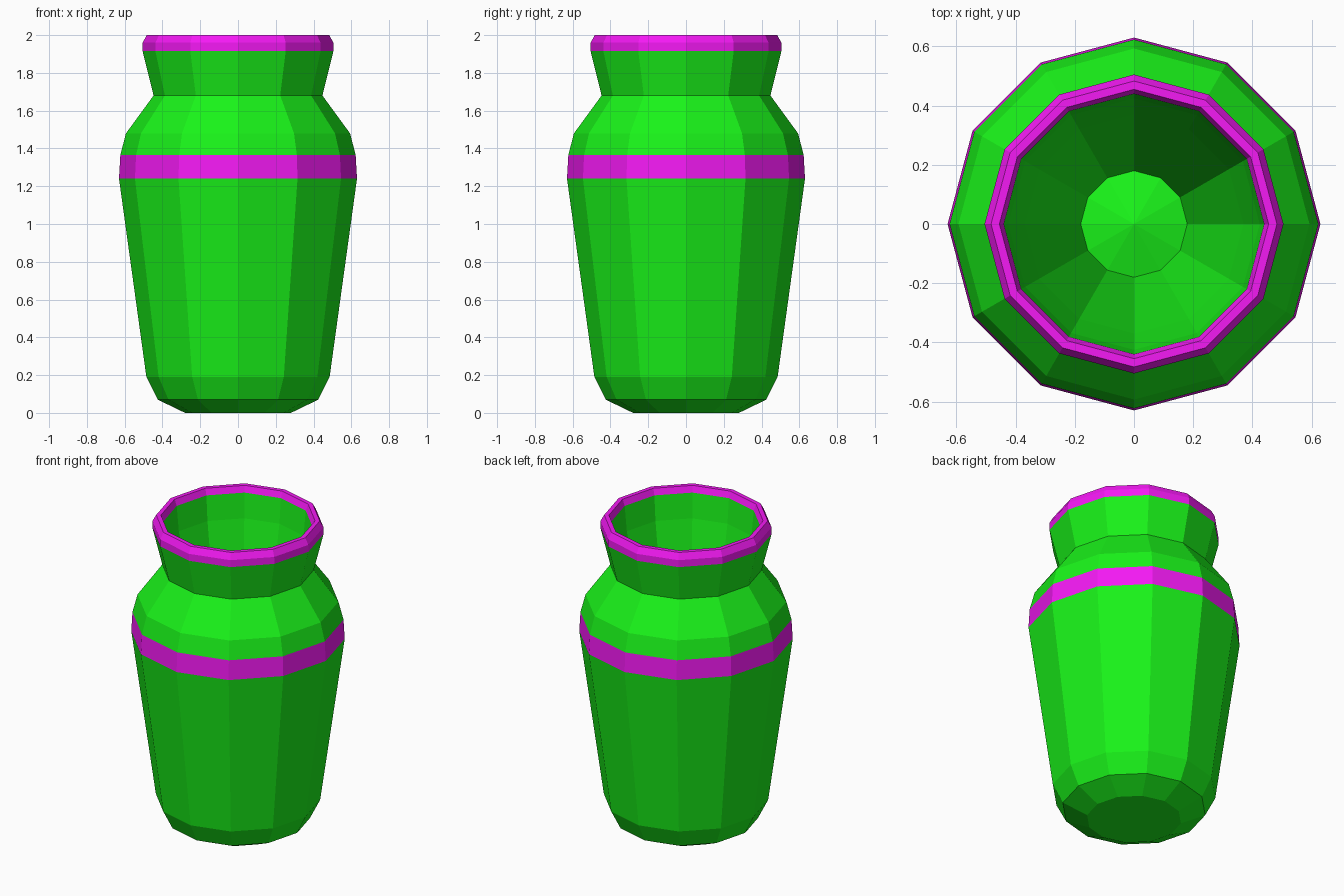
import bpy, bmesh, math

if "Cube" in bpy.data.objects:
    bpy.data.objects.remove(bpy.data.objects["Cube"])

SIDES = 12


def material(name, colour):
    m = bpy.data.materials.new(name)
    m.diffuse_color = (*colour, 1)
    m.use_nodes = True
    m.node_tree.nodes["Principled BSDF"].inputs["Base Color"].default_value = m.diffuse_color
    return m


green = material("green_glaze", (0.01, 0.9, 0.01))
magenta = material("magenta_glaze", (0.9, 0.01, 0.9))

# Profile: radius, height, colour of the band that follows (0 green, 1 magenta)
profile = [
    # outside, base to lip
    (0, 0, 0), (0.28, 0, 0), (0.425, 0.07, 0), (0.485, 0.19, 0),
    (0.63, 1.24, 1), (0.623, 1.365, 0), (0.593, 1.48, 0),
    (0.447, 1.68, 0), (0.505, 1.915, 1),
    # rolled lip
    (0.505, 1.96, 1), (0.483, 2.0, 1), (0.455, 2.0, 1),
    # inside, lip to raised floor centre
    (0.44, 1.96, 0), (0.425, 1.8, 0), (0.37, 1.5, 0),
    (0.18, 0.6, 0), (0, 0.65, 0),
]


def lathe(name, points, mats):
    bm = bmesh.new()
    rings = []
    for r, z, _ in points:
        if r == 0:
            rings.append([bm.verts.new((0, 0, z))] * SIDES)
        else:
            rings.append([bm.verts.new((r * math.cos(a), r * math.sin(a), z))
                          for a in (math.tau * i / SIDES for i in range(SIDES))])
    for k in range(len(points) - 1):
        lo, hi = rings[k], rings[k + 1]
        for i in range(SIDES):
            j = (i + 1) % SIDES
            corners = list(dict.fromkeys((lo[i], lo[j], hi[j], hi[i])))
            bm.faces.new(corners).material_index = points[k][2]
    bmesh.ops.recalc_face_normals(bm, faces=bm.faces)
    mesh = bpy.data.meshes.new(name)
    bm.to_mesh(mesh)
    bm.free()
    for m in mats:
        mesh.materials.append(m)
    obj = bpy.data.objects.new(name, mesh)
    bpy.context.collection.objects.link(obj)
    return obj


lathe("vase", profile, (green, magenta))
